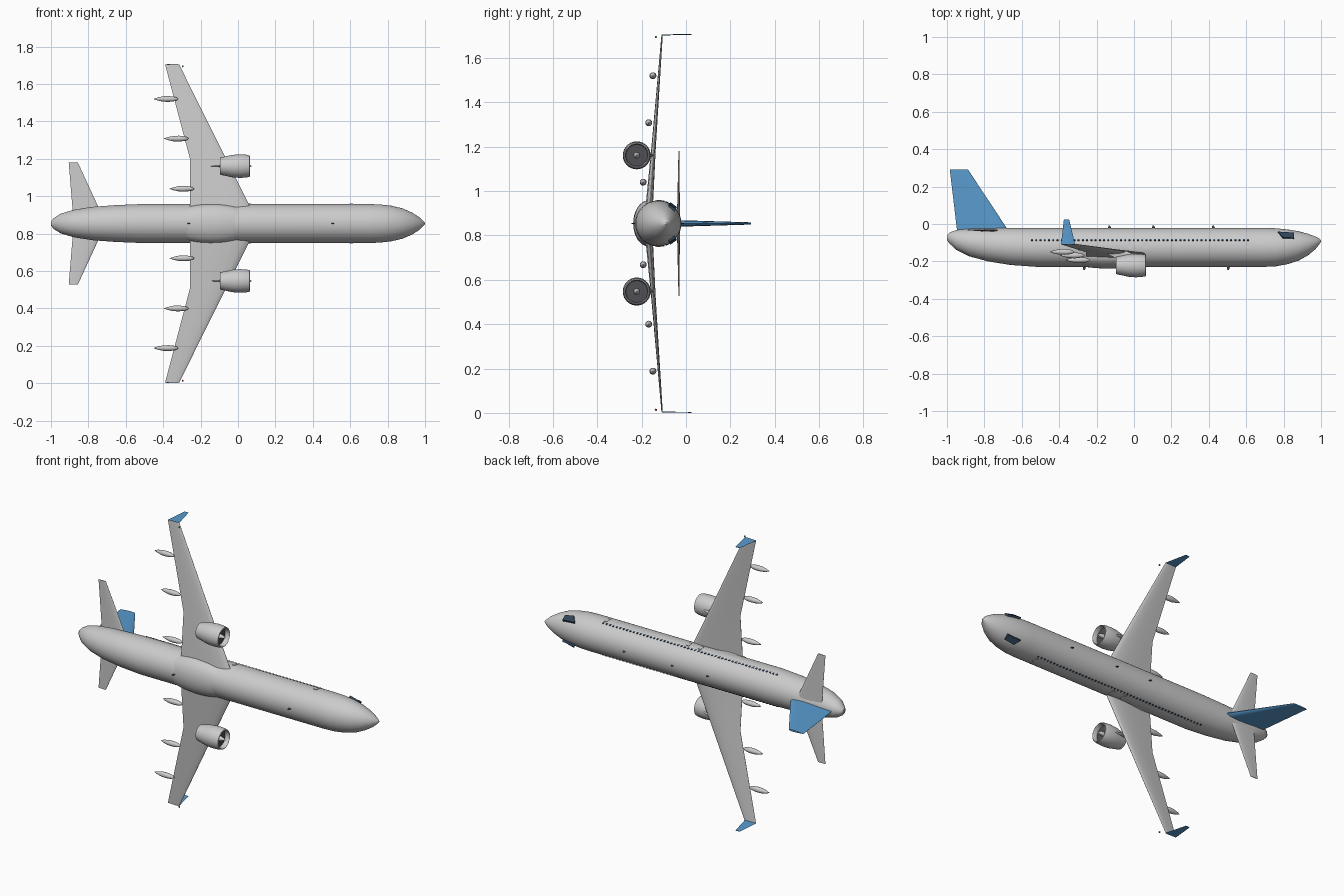
import bpy, bmesh, math
from mathutils import Vector, Matrix

if "Cube" in bpy.data.objects:
    bpy.data.objects.remove(bpy.data.objects["Cube"])

ZC = 0.854   # height of the centre plane; parts are modelled around it and mirrored
YC = -0.125  # fuselage axis


def material(name, rgb):
    m = bpy.data.materials.new(name)
    m.diffuse_color = (*rgb, 1)
    m.use_nodes = True
    m.node_tree.nodes["Principled BSDF"].inputs["Base Color"].default_value = m.diffuse_color
    return m


BLUE = material("blue", (0.10, 0.33, 0.62))
NAVY = material("dark_glass", (0.03, 0.06, 0.10))
DARK = material("dark_grey", (0.08, 0.08, 0.09))
RED = material("red", (0.8, 0.03, 0.03))
GREEN = material("green", (0.03, 0.5, 0.1))
FAIRING = material("fairing_grey", (0.66, 0.66, 0.68))


def finish(name, bm, mat=None, mirror=False, angle=35):
    bmesh.ops.recalc_face_normals(bm, faces=bm.faces)
    me = bpy.data.meshes.new(name)
    bm.to_mesh(me)
    bm.free()
    ob = bpy.data.objects.new(name, me)
    ob.location.z = ZC
    bpy.context.collection.objects.link(ob)
    if mat:
        me.materials.append(mat)
    if mirror:
        md = ob.modifiers.new("mirror", 'MIRROR')
        md.use_axis = (False, False, True)
        md.use_mirror_merge = False
    bpy.ops.object.select_all(action='DESELECT')
    bpy.context.view_layer.objects.active = ob
    ob.select_set(True)
    bpy.ops.object.shade_smooth_by_angle(angle=math.radians(angle))
    return ob


def loft(bm, rings, closed=False):
    vs = [[bm.verts.new(p) for p in r] for r in rings]
    n = len(vs[0])
    pairs = list(zip(vs, vs[1:])) + ([(vs[-1], vs[0])] if closed else [])
    for a, b in pairs:
        for i in range(n):
            bm.faces.new((a[i], a[(i + 1) % n], b[(i + 1) % n], b[i]))
    if not closed:
        bm.faces.new(vs[0])
        bm.faces.new(vs[-1])


def ring(x, y, z, ry, rz, n=48):
    return [(x, y + ry * math.cos(2 * math.pi * i / n), z + rz * math.sin(2 * math.pi * i / n))
            for i in range(n)]


def lathe(bm, profile, y, z, n=40, closed=False):
    loft(bm, [ring(x, y, z, r, r, n) for x, r in profile], closed)


def foil(le, te, t, up):
    # thin wing section between leading and trailing edge
    le, te, up = Vector(le), Vector(te), Vector(up)
    top = [(0, 0.06), (0.03, 0.5), (0.12, 0.85), (0.3, 1), (0.55, 0.8), (0.8, 0.4), (1, 0.06)]
    pts = [le.lerp(te, s) + up * t / 2 * h for s, h in top]
    return pts + [le.lerp(te, s) - up * t / 2 * h for s, h in reversed(top)]


def surface(name, sections, up, mat=None, mirror=True):
    bm = bmesh.new()
    loft(bm, [foil(a, b, t, up) for a, b, t in sections])
    return finish(name, bm, mat, mirror)


def box(bm, centre, size, rot=0):
    m = Matrix.Translation(centre) @ Matrix.Rotation(rot, 4, 'X') @ Matrix.Diagonal((*size, 1))
    bmesh.ops.create_cube(bm, size=1, matrix=m)


# fuselage: x, top y, bottom y, half width
body = [(-1, -.062, -.086, .012), (-.985, -.045, -.106, .029), (-.95, -.032, -.138, .052),
        (-.88, -.025, -.173, .073), (-.78, -.022, -.200, .089), (-.66, -.021, -.219, .098),
        (-.52, -.021, -.229, .104), (.1, -.021, -.229, .104), (.70, -.021, -.229, .104),
        (.76, -.023, -.226, .102), (.82, -.029, -.215, .095), (.88, -.039, -.196, .081),
        (.93, -.052, -.168, .059), (.97, -.067, -.135, .034), (.99, -.077, -.110, .015),
        (1, -.086, -.094, .004)]
bm = bmesh.new()
loft(bm, [ring(x, (a + b) / 2, 0, (a - b) / 2, w) for x, a, b, w in body])
finish("fuselage", bm)

# tail exhaust
bm = bmesh.new()
lathe(bm, [(-.99, .010), (-1.0, .010)], -.074, 0, 24)
finish("tail_exhaust", bm, DARK)

# belly fairing
bm = bmesh.new()
bmesh.ops.create_uvsphere(bm, u_segments=40, v_segments=24, radius=1,
    matrix=Matrix.Translation((-.14, -.168, 0)) @ Matrix.Diagonal((.25, .070, .104, 1)))
finish("belly_fairing", bm, FAIRING)

# wings, winglets and tail surfaces
Y, Z = (0, 1, 0), (0, 0, 1)
surface("wings", [((.085, -.164, .05), (-.257, -.174, .05), .034),
                  ((.06, -.161, .10), (-.257, -.171, .10), .032),
                  ((-.064, -.144, .347), (-.257, -.150, .347), .020),
                  ((-.315, -.107, .851), (-.39, -.109, .851), .006)], Y)
surface("winglets", [((-.315, -.109, .850), (-.39, -.109, .850), .005),
                     ((-.347, .025, .852), (-.375, .025, .852), .003)], Z, BLUE)
surface("tailplane", [((-.715, -.034, .02), (-.88, -.034, .02), .014),
                      ((-.856, -.032, .326), (-.905, -.032, .326), .004)], Y)
surface("tail_fin", [((-.665, -.045, 0), (-.945, -.045, 0), .030),
                     ((-.888, .292, 0), (-.985, .292, 0), .010)], Z, BLUE, False)

# engines
EY, EZ = -.222, .307
bm = bmesh.new()
lathe(bm, [(.062, .057), (.045, .061), (.01, .063), (-.03, .060), (-.095, .046), (-.095, .041),
           (-.06, .044), (.03, .049), (.055, .049), (.064, .053)], EY, EZ, closed=True)
finish("engine_cowls", bm, None, True, 50)
bm = bmesh.new()
lathe(bm, [(.036, .050), (.028, .050)], EY, EZ)
lathe(bm, [(-.07, .044), (-.08, .044)], EY, EZ)
finish("engine_fans", bm, DARK, True)
bm = bmesh.new()
lathe(bm, [(.034, .014), (.05, .011), (.066, .005), (.072, .002)], EY, EZ, 24)
lathe(bm, [(-.078, .022), (-.098, .008)], EY, EZ, 24)
finish("engine_spinners", bm, None, True)

# engine pylons
surface("engine_pylons", [((.035, -.175, EZ), (-.09, -.185, EZ), .014),
                          ((-.04, -.145, EZ), (-.17, -.150, EZ), .012)], Z)

# flap track fairings: centre x, y, z
bm = bmesh.new()
for x, y, z in ((-.30, -.193, .186), (-.33, -.168, .454), (-.385, -.149, .666)):
    lathe(bm, [(x + dx, r) for dx, r in ((-.065, .001), (-.045, .008), (-.015, .0145), (.015, .0155),
               (.04, .013), (.057, .008), (.065, .002))], y, z, 20)
finish("flap_fairings", bm, None, True)

# cabin windows
bm = bmesh.new()
tilt = -math.asin(.04 / .104)
for i in range(52):
    box(bm, (-.545 + i * 1.155 / 51, YC + .04, .096), (.010, .011, .004), tilt)
finish("cabin_windows", bm, NAVY, True)

# doors
bm = bmesh.new()
for x in (-.02, .06, .605):
    box(bm, (x, -.115, .1035), (.018, .034, .003), -.1)
finish("cabin_doors", bm, FAIRING, True)

# cockpit windows
bm = bmesh.new()
quad = [(.77, -.043, .070), (.855, -.048, .062), (.855, -.077, .080), (.795, -.073, .092)]
loft(bm, [[(x, y + d * .6, z + d) for x, y, z in quad] for d in (-.012, .004)])
finish("cockpit_windows", bm, NAVY, True)

# blade antennas above and below
bm = bmesh.new()
for x, y, s in ((-.13, -.022, 1), (.105, -.022, 1), (.425, -.022, 1), (-.265, -.228, -1), (.505, -.228, -1)):
    h = .014 if s > 0 else .018
    loft(bm, [foil((x + .010, y - s * .004, 0), (x - .010, y - s * .004, 0), .006, Z),
              foil((x + .002, y + s * h, 0), (x - .006, y + s * h, 0), .003, Z)])
finish("antennas", bm, DARK)

# wingtip lights
for name, side, mat in (("light_green", 1, GREEN), ("light_red", -1, RED)):
    bm = bmesh.new()
    bmesh.ops.create_uvsphere(bm, u_segments=12, v_segments=8, radius=.005,
                              matrix=Matrix.Translation((-.295, -.136, side * .840)))
    finish(name, bm, mat)
